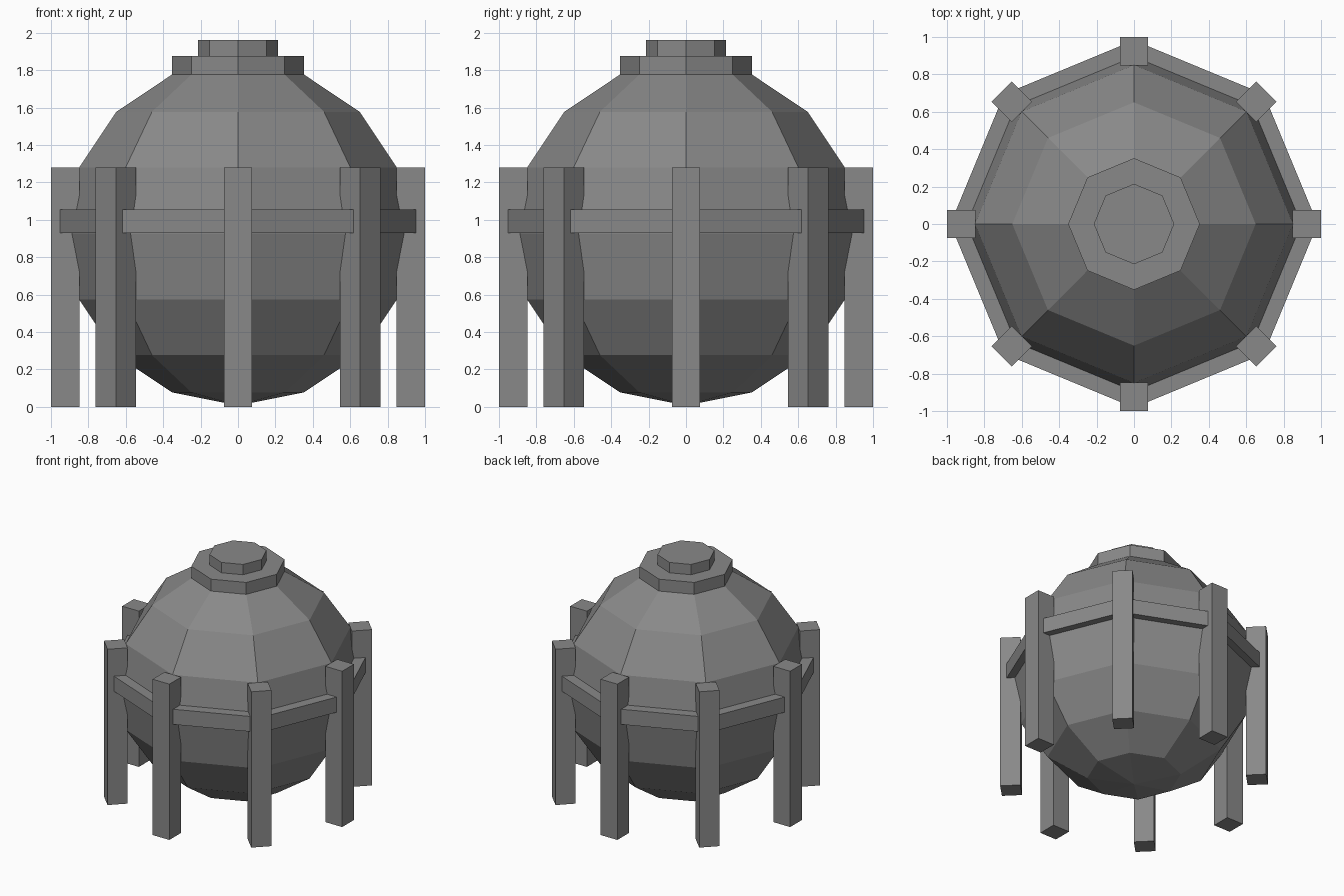
import bpy, bmesh, math
from mathutils import Matrix, Vector

if "Cube" in bpy.data.objects:
    bpy.data.objects.remove(bpy.data.objects["Cube"])

# single grey for the whole tank
grey = bpy.data.materials.new("steel_grey")
grey.diffuse_color = (0.25, 0.25, 0.25, 1)
grey.use_nodes = True
grey.node_tree.nodes["Principled BSDF"].inputs["Base Color"].default_value = grey.diffuse_color


def finish(name, bm):
    bmesh.ops.recalc_face_normals(bm, faces=bm.faces)
    mesh = bpy.data.meshes.new(name)
    bm.to_mesh(mesh)
    bm.free()
    mesh.materials.append(grey)
    obj = bpy.data.objects.new(name, mesh)
    bpy.context.collection.objects.link(obj)
    return obj


def octagon_prism(name, radius, z0, z1):
    bm = bmesh.new()
    bmesh.ops.create_cone(bm, cap_ends=True, segments=8, radius1=radius,
                          radius2=radius, depth=z1 - z0,
                          matrix=Matrix.Translation((0, 0, (z0 + z1) / 2)))
    return finish(name, bm)


# spherical vessel
bm = bmesh.new()
bmesh.ops.create_uvsphere(bm, u_segments=8, v_segments=8, radius=0.92,
                          matrix=Matrix.Translation((0, 0, 0.927)))
finish("tank_sphere", bm)

# stepped hatch on top
octagon_prism("hatch_base", 0.352, 1.775, 1.875)
octagon_prism("hatch_lid", 0.215, 1.875, 1.96)

# eight support legs
for i in range(8):
    bm = bmesh.new()
    bmesh.ops.create_cube(bm, size=1, matrix=(
        Matrix.Rotation(i * math.pi / 4, 4, 'Z')
        @ Matrix.Translation((0.924, 0, 0.64))
        @ Matrix.Diagonal((0.152, 0.152, 1.28, 1))))
    finish(f"support_leg_{i + 1}", bm)

# octagonal brace ring tying the legs together
bm = bmesh.new()
section = [(0.87, 0.93), (0.982, 0.93), (0.982, 1.055), (0.87, 1.055)]
loops = []
for i in range(8):
    rot = Matrix.Rotation(i * math.pi / 4, 3, 'Z')
    loops.append([bm.verts.new(rot @ Vector((r, 0, z))) for r, z in section])
for i in range(8):
    a, b = loops[i], loops[(i + 1) % 8]
    for j in range(4):
        k = (j + 1) % 4
        bm.faces.new((a[j], b[j], b[k], a[k]))
finish("brace_ring", bm)
